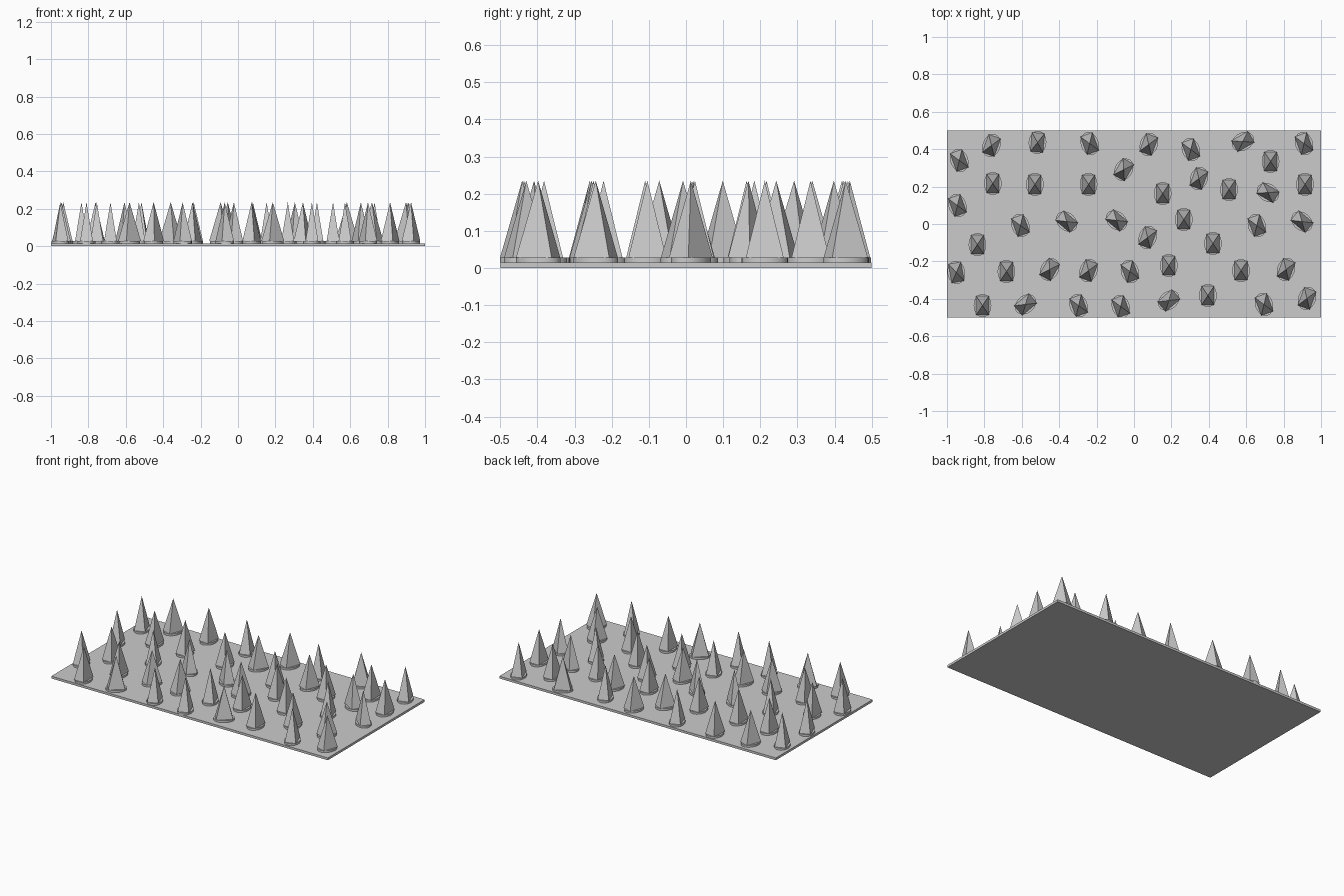
import bpy, bmesh
from math import radians
from mathutils import Matrix

if "Cube" in bpy.data.objects:
    bpy.data.objects.remove(bpy.data.objects["Cube"])

PLATE_TOP, DISC_TOP, TIP = 0.015, 0.028, 0.235

# spike positions grouped by their turn about z (degrees)
SPIKES = {
    0: [(.73, .335), (-.755, .217), (-.53, .212), (-.243, .212), (.153, .163), (.508, .184),
        (.914, .212), (-.837, -.11), (.266, .024), (.422, -.104), (-.682, -.254),
        (.186, -.222), (.572, -.249), (-.81, -.436), (.395, -.382)],
    20: [(-.934, .34), (-.237, .43), (.304, .398), (.909, .43), (-.944, .099), (-.607, -.008),
         (.657, -.008), (-.022, -.254), (-.296, -.436), (-.071, -.441), (.695, -.43)],
    -20: [(-.762, .42), (.079, .425), (.347, .243), (.073, -.072), (-.243, -.249),
          (.813, -.243), (.925, -.398)],
    -30: [(-.055, .291), (-.451, -.243)],
    -5: [(-.516, .436)],
    10: [(-.95, -.259)],
    50: [(-.36, .013), (-.093, .019), (.898, .013)],
    60: [(.716, .168)],
    -50: [(-.58, -.43), (.186, -.409)],
    -60: [(.582, .441)],
}


def finish(name, bm):
    mesh = bpy.data.meshes.new(name)
    bm.to_mesh(mesh)
    bm.free()
    obj = bpy.data.objects.new(name, mesh)
    bpy.context.collection.objects.link(obj)
    return obj


# base plate
bm = bmesh.new()
bmesh.ops.create_cube(bm, size=1, matrix=Matrix.Translation((0, 0, PLATE_TOP / 2))
                      @ Matrix.Diagonal((2, 1, PLATE_TOP, 1)))
finish("base_plate", bm)

# oval collar under each spike
bm = bmesh.new()
h = DISC_TOP - PLATE_TOP
bmesh.ops.create_cone(bm, cap_ends=True, segments=32, radius1=1, radius2=1, depth=1,
                      matrix=Matrix.Translation((0, 0, PLATE_TOP + h / 2))
                      @ Matrix.Diagonal((.047, .062, h, 1)))
collar = finish("collar", bm)
for p in collar.data.polygons:
    p.use_smooth = len(p.vertices) == 4
collar.data.set_sharp_from_angle(angle=radians(40))

# four-sided spike
bm = bmesh.new()
base = [bm.verts.new((x, y, DISC_TOP)) for x, y in
        ((-.034, -.051), (.034, -.051), (.034, .051), (-.034, .051))]
tip = bm.verts.new((0, 0, TIP))
bm.faces.new(base[::-1])
for i in range(4):
    bm.faces.new((base[i], base[(i + 1) % 4], tip))
spike = finish("spike", bm)

# place copies sharing the two meshes
first = True
for angle, points in SPIKES.items():
    for x, y in points:
        for part in (collar, spike):
            obj = part if first else part.copy()
            if not first:
                bpy.context.collection.objects.link(obj)
            obj.location = (x, y, 0)
            obj.rotation_euler = (0, 0, radians(angle))
        first = False
